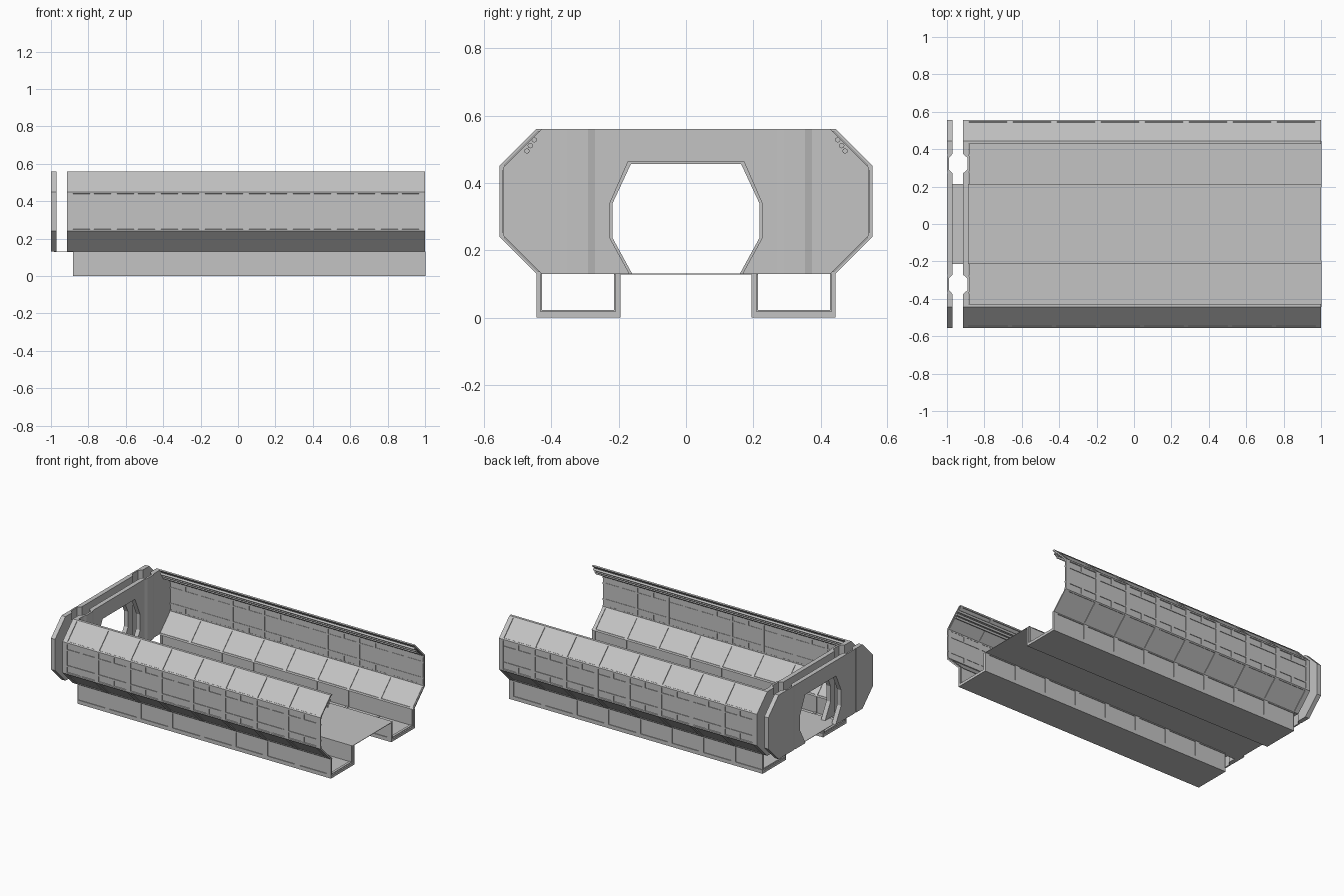
import bpy, bmesh, math
from mathutils import Vector

cube = bpy.data.objects.get("Cube")
if cube:
    bpy.data.objects.remove(cube, do_unlink=True)

grey = bpy.data.materials.new("hull_grey")
grey.use_nodes = True
COLOUR = (0.55, 0.55, 0.55, 1)
grey.diffuse_color = COLOUR
grey.node_tree.nodes["Principled BSDF"].inputs["Base Color"].default_value = COLOUR


def finish(name, bm, mirror=True):
    bmesh.ops.recalc_face_normals(bm, faces=bm.faces)
    mesh = bpy.data.meshes.new(name)
    bm.to_mesh(mesh)
    bm.free()
    mesh.materials.append(grey)
    ob = bpy.data.objects.new(name, mesh)
    bpy.context.collection.objects.link(ob)
    if mirror:
        mod = ob.modifiers.new("other_side", 'MIRROR')
        mod.use_axis = (False, True, False)
        mod.use_clip = False
        mod.use_mirror_merge = False
    return ob


def prism(bm, outline, a, b, axis="x"):
    """Extrude a (y, z) outline along x, or an (x, y) outline along z."""
    def place(p, t):
        return (t, p[0], p[1]) if axis == "x" else (p[0], p[1], t)
    low = [bm.verts.new(place(p, a)) for p in outline]
    high = [bm.verts.new(place(p, b)) for p in outline]
    bm.faces.new(low)
    bm.faces.new(high[::-1])
    for i in range(len(low)):
        j = (i + 1) % len(low)
        bm.faces.new((low[i], high[i], high[j], low[j]))


def box(bm, x0, x1, y0, y1, z0, z1):
    prism(bm, [(y0, z0), (y1, z0), (y1, z1), (y0, z1)], x0, x1)


# Side wall cross-section, bottom to top
WALL = [Vector(p) for p in ((.445, .13), (.555, .24), (.555, .45), (.445, .56))]
MITRE = math.tan(math.radians(22.5))


def wall_line(d):
    (a, b, c, e) = WALL
    s = d * math.sqrt(2)
    return [a - Vector((s, 0)), b + Vector((-d, d * MITRE)),
            c + Vector((-d, -d * MITRE)), e - Vector((s, 0))]


def strip(outer, inner):
    return list(outer) + list(inner)[::-1]


FULL = .0125
LEFT, RIGHT, RIB = -.913, 1.0, .031
PITCH = (RIGHT - RIB - LEFT) / 8
ribs = [LEFT + i * PITCH for i in range(9)]

# Wall skin, recessed on both faces
bm = bmesh.new()
prism(bm, strip(wall_line(.005), wall_line(.009)), LEFT, RIGHT)
finish("wall_skin", bm)

# Wall ribs: wide outside, narrow inside
bm = bmesh.new()
for x in ribs:
    prism(bm, strip(wall_line(0), wall_line(.007)), x, x + RIB)
    prism(bm, strip(wall_line(.007), wall_line(FULL)), x + .006, x + RIB - .006)
finish("wall_ribs", bm)

# Rails along the corners and edges of the wall
bm = bmesh.new()
out, inn = wall_line(0), wall_line(FULL)


def toward(line, i, j, dist=.009):
    return line[i] + (line[j] - line[i]).normalized() * dist


for i in range(4):
    near = [j for j in (i - 1, i + 1) if 0 <= j < 4]
    if len(near) == 2:
        pts = [[toward(l, i, near[0]), l[i], toward(l, i, near[1])] for l in (out, inn)]
    else:
        pts = [[l[i], toward(l, i, near[0])] for l in (out, inn)]
    prism(bm, strip(*pts), LEFT, RIGHT)
finish("wall_rails", bm)

# Bars dividing the upright panels into bricks
bm = bmesh.new()
for z in (.293, .400):
    box(bm, LEFT, RIGHT, .5435, .554, z - .005, z + .005)
for x in ribs[:-1]:
    mid = x + (PITCH + RIB) / 2
    for z0, z1 in ((.245, .293), (.40, .445)):
        box(bm, mid - .011, mid + .011, .5435, .554, z0, z1)
finish("panel_bars", bm)

# Pipes under the upper slope
bm = bmesh.new()
for y, z in ((.473, .495), (.463, .511), (.451, .528)):
    circle = [(y + .008 * math.cos(k * math.pi / 4), z + .008 * math.sin(k * math.pi / 4))
              for k in range(8)]
    prism(bm, circle, -.885, RIGHT)
pipes = finish("wall_pipes", bm)
for face in pipes.data.polygons:
    face.use_smooth = len(face.vertices) == 4


# Open troughs below the walls
def trough(side, inset, base):
    y0, y1, top = .195 + side, .445 - side, .13
    i0, i1 = .214 - inset, .428 + inset
    return [(y0, 0), (y1, 0), (y1, top), (i1, top), (i1, base), (i0, base), (i0, top), (y0, top)]


START = -.88
bm = bmesh.new()
prism(bm, trough(.005, .004, .018), START, RIGHT)
finish("trough_skin", bm)

bm = bmesh.new()
for x in ribs:
    prism(bm, trough(0, .004, .018), max(x, START - .001), x + RIB + .002)
    prism(bm, trough(.005, 0, .022), max(x, START) + .007, x + RIB - .007 if x > START else START + .015)
finish("trough_ribs", bm)

bm = bmesh.new()
for z0, z1 in ((0, .025), (.123, .13)):
    box(bm, START, RIGHT, .195, .202, z0, z1)
    box(bm, START, RIGHT, .438, .445, z0, z1)
finish("trough_rails", bm)

# Floor sheet between the troughs
bm = bmesh.new()
box(bm, -.985, RIGHT, -.214, .214, .128, .131)
finish("floor", bm, mirror=False)


# End bulkheads: two plates with an arched doorway and facing door grooves
def bulkhead(name, x0, x1, trim, groove):
    bm = bmesh.new()
    half = [(.168 - trim, .13), (.226 - trim, .236), (.226 - trim, .34), (.172 - trim, .464 - trim)]
    arch = [(.27, .13), (.27, .56)]
    right = arch[::-1] + half
    prism(bm, right + [(-y, z) for y, z in right[::-1]], x0, x1)
    finish(name + "_arch", bm, mirror=False)
    bm = bmesh.new()
    prism(bm, [(.375, .13)] + [tuple(p) for p in WALL] + [(.375, .56)], x0, x1)
    prism(bm, groove, .13, .56, axis="z")
    finish(name + "_sides", bm)


GROOVE_Y = (.27, .292, .354, .375)


def groove(face, deep, back, bulge):
    front = list(zip((face, deep, deep, face), GROOVE_Y))
    rear = list(zip((back, bulge, bulge, back), GROOVE_Y))
    return front + rear[::-1]


bulkhead("outer_bulkhead", -1.0, -.97, .008, groove(-.97, -.99, -.997, -1.0))
bulkhead("inner_bulkhead", -.915, -.885, 0, groove(-.915, -.89, -.885, -.877))
